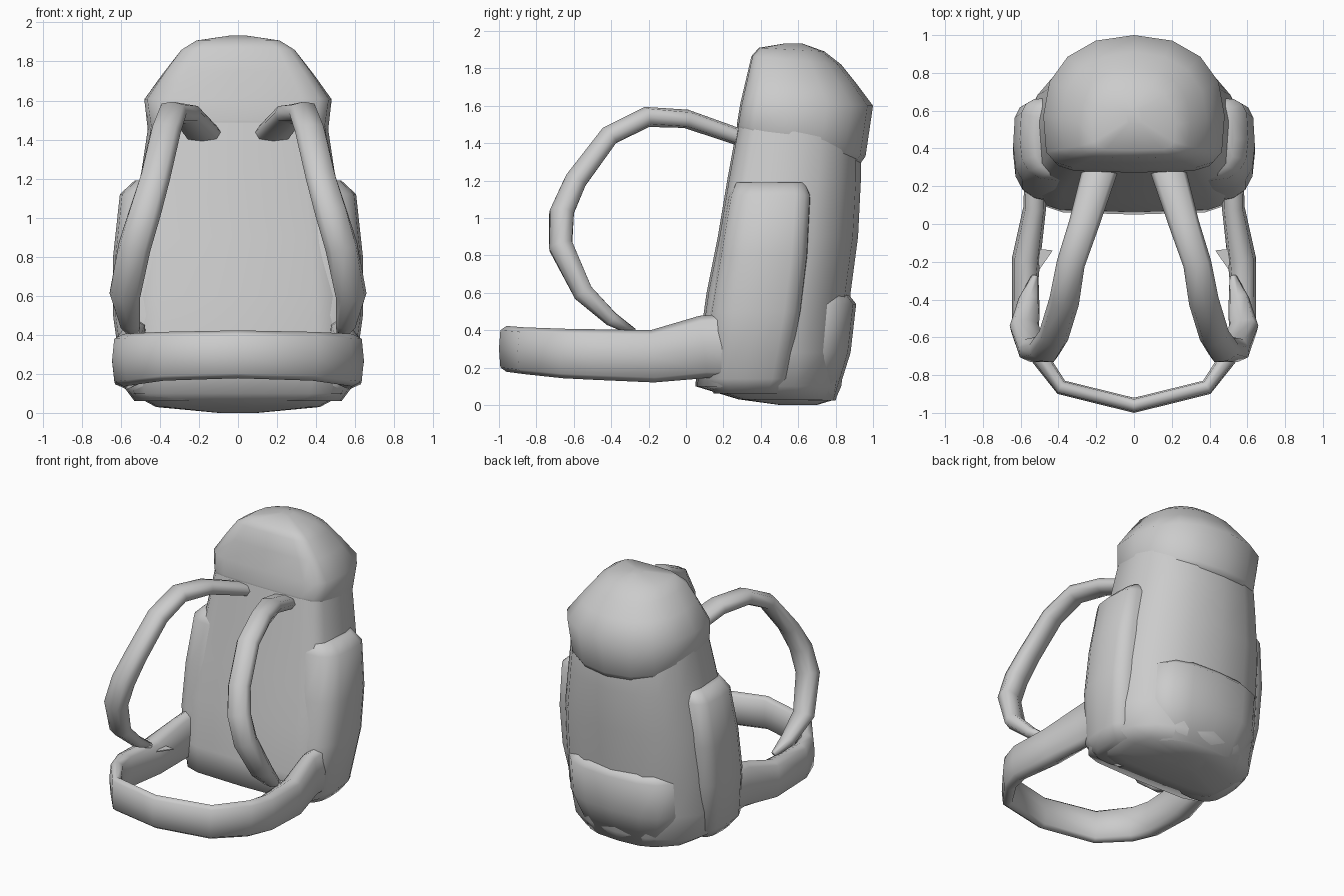
import bpy, bmesh, math
from mathutils import Vector

cube = bpy.data.objects.get("Cube")
if cube:
    bpy.data.objects.remove(cube)

GREY = (0.6, 0.6, 0.6, 1)
mat = bpy.data.materials.new("light grey fabric")
mat.use_nodes = True
mat.diffuse_color = GREY
mat.node_tree.nodes["Principled BSDF"].inputs["Base Color"].default_value = GREY


def loft(name, rings, angle=80):
    """Skin a list of equal-length point rings and cap both ends."""
    bm = bmesh.new()
    loops = [[bm.verts.new(p) for p in ring] for ring in rings]
    n = len(loops[0])
    for a, b in zip(loops, loops[1:]):
        for i in range(n):
            j = (i + 1) % n
            bm.faces.new((a[i], a[j], b[j], b[i]))
    bm.faces.new(loops[0])
    bm.faces.new(loops[-1])
    bmesh.ops.recalc_face_normals(bm, faces=bm.faces)
    mesh = bpy.data.meshes.new(name)
    bm.to_mesh(mesh)
    bm.free()
    mesh.materials.append(mat)
    obj = bpy.data.objects.new(name, mesh)
    bpy.context.collection.objects.link(obj)
    bpy.ops.object.select_all(action='DESELECT')
    bpy.context.view_layer.objects.active = obj
    obj.select_set(True)
    bpy.ops.object.shade_smooth_by_angle(angle=math.radians(angle))
    return obj


def power(v, p):
    return math.copysign(abs(v) ** p, v) if abs(v) > 1e-6 else 0.0


def section(zf, zb, yf, yb, w, cx=0, front=0.4, back=0.9, middle=0.45):
    """Horizontal ring: squarish towards the front, rounder at the back."""
    mid = yf + (yb - yf) * middle
    ring = []
    for i in range(16):
        t = math.pi * i / 8
        c, s = math.cos(t), math.sin(t)
        p = back if s > 0 else front
        y = mid + power(s, p) * ((yb - mid) if s > 0 else (mid - yf))
        f = (y - yf) / (yb - yf)
        ring.append((cx + w * power(c, p), y, zf + (zb - zf) * f))
    return ring


# Main sack: height, front, back, half width
sack = [(0.0, 0.5, 0.7, 0.1), (0.03, 0.28, 0.80, 0.42), (0.10, 0.05, 0.83, 0.55),
        (0.28, 0.065, 0.855, 0.575), (0.6, 0.11, 0.88, 0.575), (0.9, 0.17, 0.92, 0.55),
        (1.2, 0.22, 0.935, 0.5), (1.5, 0.275, 0.935, 0.455), (1.6, 0.292, 0.9, 0.44)]
loft("main_sack", [section(z, z, f, b, w) for z, f, b, w in sack])

# Domed lid, flush with the front panel, its rim dipping towards the back
lid = [(1.45, 1.28, 0.275, 0.925, 0.44), (1.5, 1.33, 0.272, 0.96, 0.46),
       (1.61, 1.6, 0.29, 1.0, 0.48), (1.75, 1.72, 0.323, 0.91, 0.385),
       (1.865, 1.82, 0.35, 0.83, 0.3), (1.91, 1.89, 0.39, 0.74, 0.22),
       (1.933, 1.933, 0.53, 0.62, 0.04)]
loft("lid", [section(*r, middle=0.4) for r in lid])

# Wide pocket low on the back
pocket = [(0.025, 0.4, 0.80, 0.34), (0.28, 0.4, 0.88, 0.45),
          (0.54, 0.4, 0.91, 0.45), (0.59, 0.4, 0.87, 0.4)]
loft("back_pocket", [section(z, z, f, b, w, back=0.75) for z, f, b, w in pocket])

# Side pockets: height, front, back, outer edge
side_pocket = [(0.06, 0.15, 0.5, 0.53), (0.14, 0.09, 0.55, 0.59), (0.5, 0.125, 0.62, 0.64),
               (0.8, 0.175, 0.655, 0.64), (1.12, 0.23, 0.67, 0.605), (1.19, 0.26, 0.64, 0.53)]
for side, label in ((1, "left"), (-1, "right")):
    loft(label + "_side_pocket",
         [section(z, z, f, b, (x - 0.2) / 2, side * (x + 0.2) / 2,
                  front=0.75, back=0.5, middle=0.5)
          for z, f, b, x in side_pocket])


def band(name, path, widths, thicks, across, p):
    """Sweep a rounded strap section; across(i) gives the width direction."""
    pts = [Vector(q) for q in path]
    rings = []
    for i, c in enumerate(pts):
        tan = (pts[min(i + 1, len(pts) - 1)] - pts[max(i - 1, 0)]).normalized()
        u = across(i)
        u = (u - tan * u.dot(tan)).normalized()
        v = tan.cross(u)
        rings.append([c + u * power(math.cos(t), p) * widths[i] / 2
                      + v * power(math.sin(t), p) * thicks[i] / 2
                      for t in (math.pi * k / 4 for k in range(8))])
    return loft(name, rings)


# Hip belt: half path with height and thickness, mirrored into a loop
belt = [(0.52, 0.34, 0.32, 0.36, 0.12), (0.525, 0.09, 0.31, 0.335, 0.12),
        (0.57, -0.18, 0.26, 0.28, 0.15), (0.585, -0.5, 0.27, 0.27, 0.12),
        (0.54, -0.65, 0.275, 0.265, 0.1), (0.385, -0.865, 0.29, 0.25, 0.08),
        (0, -0.96, 0.3, 0.245, 0.08)]
loop = belt + [(-b[0],) + b[1:] for b in belt[-2::-1]]
band("hip_belt", [b[:3] for b in loop], [b[3] for b in loop], [b[4] for b in loop],
     lambda i: Vector((0, 0, 1)), 0.6)

# Shoulder straps: centre point, width, thickness
strap = [(0.17, 0.32, 1.42, 0.19, 0.09), (0.265, 0.0, 1.53, 0.16, 0.1),
         (0.335, -0.21, 1.54, 0.15, 0.11), (0.37, -0.41, 1.44, 0.16, 0.11),
         (0.425, -0.59, 1.2, 0.16, 0.12), (0.475, -0.665, 1.03, 0.17, 0.13),
         (0.53, -0.67, 0.85, 0.17, 0.13), (0.58, -0.55, 0.6, 0.16, 0.11),
         (0.555, -0.4, 0.46, 0.11, 0.08), (0.525, -0.28, 0.39, 0.04, 0.04)]
for side, label in ((1, "left"), (-1, "right")):
    band(label + "_shoulder_strap", [(side * s[0],) + s[1:3] for s in strap],
         [s[3] for s in strap], [s[4] for s in strap],
         lambda i: Vector((1, side * 0.25 * (i > 2), 0)), 0.75)
    # Small pointed tab on the inside of the belt
    tab = [(0.52, -0.13), (0.43, -0.14), (0.5, -0.24)]
    loft(label + "_belt_tab", [[(side * x, y, z) for x, y in tab] for z in (0.33, 0.338)])
